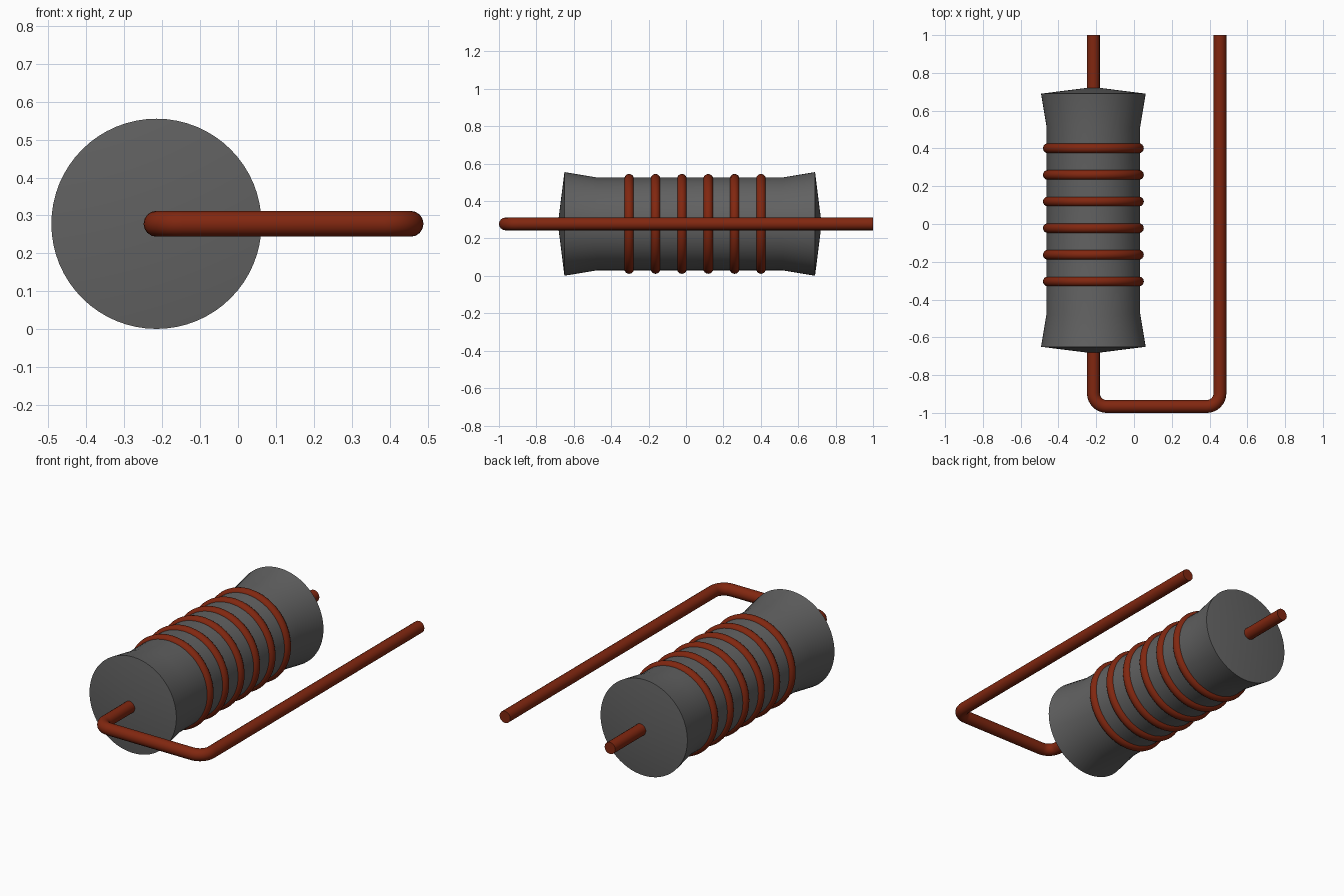
import bpy, bmesh, math
from mathutils import Matrix, Vector

if "Cube" in bpy.data.objects:
    bpy.data.objects.remove(bpy.data.objects["Cube"], do_unlink=True)

AXIS_X, AXIS_Z = -0.215, 0.278


def material(name, rgb):
    m = bpy.data.materials.new(name)
    m.use_nodes = True
    m.diffuse_color = (*rgb, 1)
    m.node_tree.nodes["Principled BSDF"].inputs["Base Color"].default_value = (*rgb, 1)
    return m


grey = material("dark grey", (0.12, 0.12, 0.12))
copper = material("copper red", (0.22, 0.02, 0.005))


def finish(ob, mat, angle):
    ob.data.materials.clear()
    ob.data.materials.append(mat)
    bpy.ops.object.select_all(action="DESELECT")
    ob.select_set(True)
    bpy.context.view_layer.objects.active = ob
    bpy.ops.object.shade_smooth_by_angle(angle=math.radians(angle))


def lathe(name, profile, mat, closed=False, steps=64, angle=30):
    """Spin (radius, y) points around the core axis."""
    bm = bmesh.new()
    vs = [bm.verts.new((r, y, 0)) for r, y in profile]
    es = [bm.edges.new(p) for p in zip(vs, vs[1:])]
    if closed:
        es.append(bm.edges.new((vs[-1], vs[0])))
    bmesh.ops.spin(bm, geom=vs + es, cent=(0, 0, 0), axis=(0, 1, 0),
                   angle=math.tau, steps=steps, use_duplicate=False)
    bmesh.ops.remove_doubles(bm, verts=bm.verts, dist=1e-5)
    bmesh.ops.recalc_face_normals(bm, faces=bm.faces)
    me = bpy.data.meshes.new(name)
    bm.to_mesh(me)
    bm.free()
    ob = bpy.data.objects.new(name, me)
    ob.location = (AXIS_X, 0, AXIS_Z)
    bpy.context.collection.objects.link(ob)
    finish(ob, mat, angle)
    return ob


# Core: flared cylinder with shallow conical ends
lathe("core", [(0, -0.685), (0.277, -0.65), (0.248, -0.475), (0.248, 0.515),
               (0.277, 0.69), (0, 0.725)], grey)

# Six winding rings
for i in range(6):
    y = -0.304 + i * 0.141
    section = [(0.241 + 0.026 * math.cos(a), y + 0.026 * math.sin(a))
               for a in (math.tau * k / 16 for k in range(16))]
    lathe(f"winding_ring_{i + 1}", section, copper, closed=True, angle=60)

# Lead wire: straight through the core, then two rounded bends back alongside
LEAD_X, FRONT_Y, BEND = 0.455, -0.966, 0.07
path = [(AXIS_X, 1.0)]
for cx, start in ((AXIS_X + BEND, math.pi), (LEAD_X - BEND, 1.5 * math.pi)):
    for k in range(9):
        a = start + k / 8 * math.pi / 2
        path.append((cx + BEND * math.cos(a), FRONT_Y + BEND + BEND * math.sin(a)))
path.append((LEAD_X, 1.0))

curve = bpy.data.curves.new("lead_wire", "CURVE")
curve.dimensions = "3D"
curve.bevel_depth = 0.034
curve.bevel_resolution = 6
curve.use_fill_caps = True
spline = curve.splines.new("POLY")
spline.points.add(len(path) - 1)
for p, (x, y) in zip(spline.points, path):
    p.co = (x, y, AXIS_Z, 1)
wire = bpy.data.objects.new("lead_wire", curve)
bpy.context.collection.objects.link(wire)
bpy.ops.object.select_all(action="DESELECT")
wire.select_set(True)
bpy.context.view_layer.objects.active = wire
bpy.ops.object.convert(target="MESH")
finish(bpy.context.view_layer.objects.active, copper, 40)
